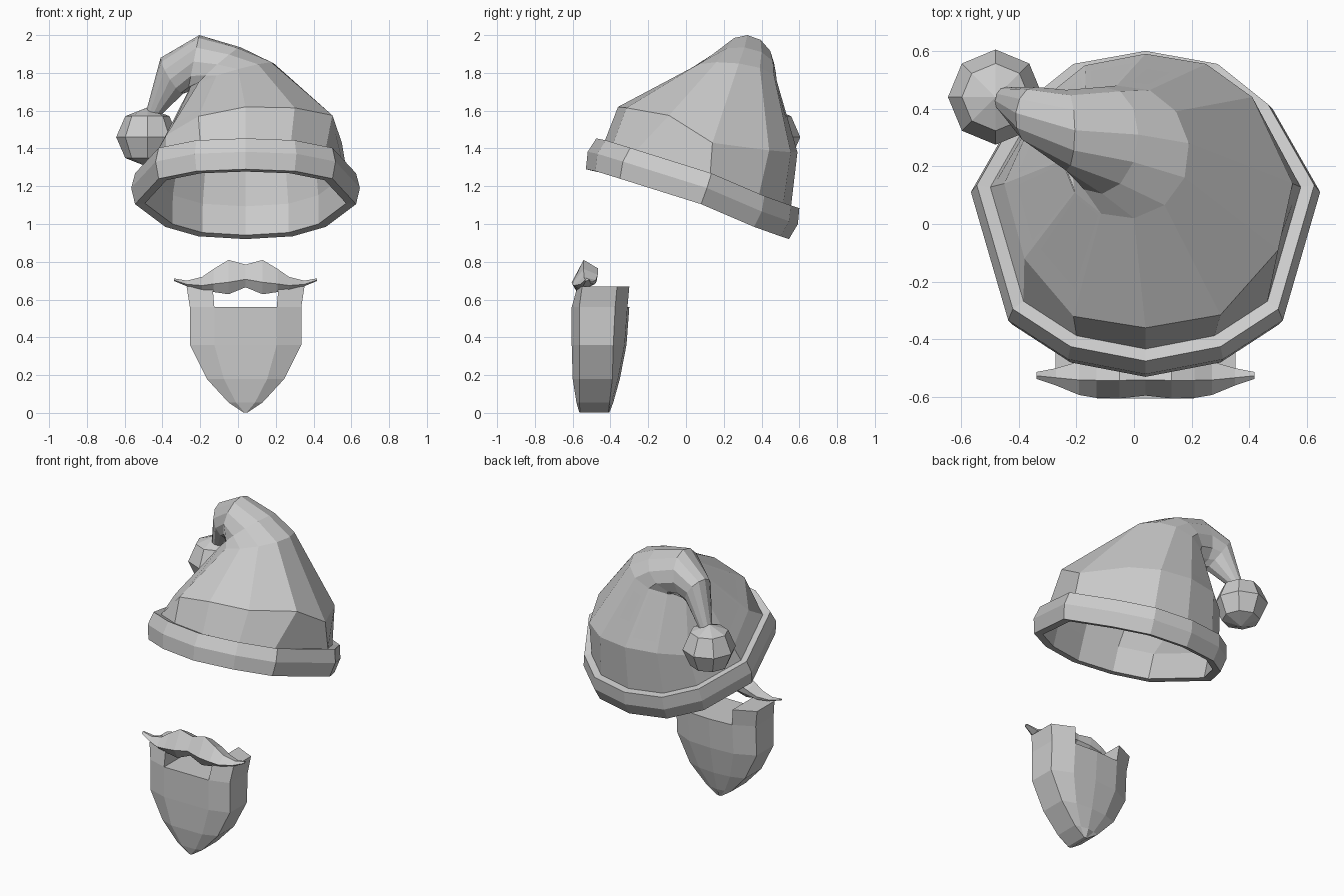
import bpy
from math import cos, sin, pi
from mathutils import Vector

cube = bpy.data.objects.get("Cube")
if cube:
    bpy.data.objects.remove(cube, do_unlink=True)

AXIS = 0.04  # the hat and beard share this x position

grey = bpy.data.materials.new("light_grey")
grey.use_nodes = True
grey.diffuse_color = (0.6, 0.6, 0.6, 1)
grey.node_tree.nodes["Principled BSDF"].inputs["Base Color"].default_value = (0.6, 0.6, 0.6, 1)


def loft(name, rings, start_cap=False, end_cap=False, flip=False):
    """Skin a list of equal-length rings with flat quads."""
    n = len(rings[0])
    verts = [p for ring in rings for p in ring]
    faces = []
    for i in range(len(rings) - 1):
        for j in range(n):
            k = (j + 1) % n
            faces.append((i * n + j, i * n + k, (i + 1) * n + k, (i + 1) * n + j))
    if start_cap:
        faces.append(tuple(reversed(range(n))))
    if end_cap:
        faces.append(tuple(range(len(verts) - n, len(verts))))
    if flip:
        faces = [f[::-1] for f in faces]
    mesh = bpy.data.meshes.new(name)
    mesh.from_pydata(verts, [], faces)
    mesh.materials.append(grey)
    obj = bpy.data.objects.new(name, mesh)
    bpy.context.collection.objects.link(obj)
    return obj


def full_ring(half, other=None):
    """Join a front-to-back half outline with its mirror, or with another half."""
    right = [Vector((AXIS + x, y, z)) for x, y, z in half]
    left = [Vector((AXIS - x, y, z)) for x, y, z in (other or half[1:-1])[::-1]]
    return right + left


def shrink(ring, s):
    c = sum(ring, Vector()) / len(ring)
    return [c + (p - c) * s for p in ring]


# Hat brim: one tilted outline, scaled and lifted along the tilt
rim = full_ring([(0, -.53, 1.29), (.26, -.48, 1.28), (.46, -.35, 1.24), (.585, .08, 1.105),
                 (.425, .36, .985), (.25, .50, .935), (0, .545, .92)])
tilt = Vector((0, .32, .95))


def brim_ring(scale, lift):
    c = Vector((AXIS, .02, 1.1))
    return [c + (p - c) * scale + tilt * lift for p in rim]


inner_rim = brim_ring(.91, .005)
cone_base = brim_ring(.92, .165)
loft("hat_brim", [inner_rim, brim_ring(1, 0), brim_ring(1.035, .09),
                  brim_ring(1, .172), cone_base])

# Hat cone: shoulder sagging on the tail side, then ellipses bending into the tail
shoulder = full_ring(
    [(0, -.36, 1.62), (.26, -.315, 1.615), (.46, -.09, 1.575), (.51, .14, 1.43),
     (.37, .44, 1.39), (.21, .555, 1.38), (0, .59, 1.38)],
    [(.25, -.32, 1.57), (.42, -.12, 1.47), (.49, .14, 1.34), (.36, .43, 1.36), (.21, .55, 1.38)])


def ellipse(centre, front, side):
    c, a, b = Vector(centre), Vector(front), Vector(side)
    return [c + a * cos(i * pi / 6) + b * sin(i * pi / 6) for i in range(12)]


neck = ellipse((-.03, .25, 1.79), (.03, -.23, .03), (.22, .03, .06))
tail = [
    ellipse((-.11, .29, 1.825), (0, -.185, .02), (.125, .02, .11)),
    ellipse((-.235, .325, 1.85), (0, -.14, .01), (.03, 0, .15)),
    ellipse((-.35, .375, 1.785), (-.01, -.10, -.02), (-.06, .01, .095)),
    ellipse((-.445, .43, 1.59), (0, -.045, 0), (-.04, 0, .01)),
]
loft("hat_cone", [cone_base, shoulder, neck] + tail, end_cap=True)
loft("hat_lining", [inner_rim] + [shrink(r, .985) for r in (cone_base, shoulder, neck)],
     end_cap=True, flip=True)

# Pompom at the end of the tail
bpy.ops.mesh.primitive_uv_sphere_add(segments=8, ring_count=4, radius=.165,
                                     location=(-.48, .44, 1.46))
pompom = bpy.context.object
pompom.name = "pompom"
pompom.scale.z = .95
pompom.data.materials.append(grey)
for poly in pompom.data.polygons:
    poly.use_smooth = False

# Beard: rows of height, half width, front, front edge, back edge, back
rows = [
    (.003, .012, -.565, -.56, -.41, -.405),
    (.055, .09, -.58, -.565, -.405, -.385),
    (.18, .205, -.6, -.565, -.39, -.35),
    (.36, .295, -.605, -.565, -.385, -.315),
    (.56, .295, -.605, -.565, -.375, -.30),
    (.668, .312, -.575, -.55, -.365, -.29),
]
INNER = .56  # share of the width where the mouth notch begins


def beard_half(row):
    z, w, front, edge_front, edge_back, back = row
    return [(0, front, z), (w * INNER, front, z), (w, edge_front, z),
            (w, edge_back, z), (w * INNER, back - .01, z), (0, back, z)]


loft("beard", [full_ring(beard_half(r)) for r in rows[:-1]], True, True)

# Sideburns either side of the mouth notch
for side, name in ((1, "left_sideburn"), (-1, "right_sideburn")):
    rings = [[Vector((AXIS + side * x, y, z)) for x, y, z in beard_half(r)[1:5]]
             for r in rows[-2:]]
    loft(name, rings, end_cap=True, flip=side < 0)

# Moustache: sections of half x, middle y, half depth, bottom, top
sections = [
    (0, -.535, .06, .665, .785),
    (.09, -.535, .07, .628, .81),
    (.17, -.535, .068, .64, .762),
    (.23, -.535, .058, .65, .72),
    (.31, -.53, .03, .67, .70),
    (.378, -.525, .012, .698, .712),
]


def moustache_ring(side, section):
    x, y, d, low, high = section
    x = AXIS + side * x
    h = high - low
    return [(x, y - d * .5, low), (x, y + d * .9, low + h * .45), (x, y + d, low + h * .75),
            (x, y - d * .1, high), (x, y - d, low + h * .35)]


rings = [moustache_ring(-1, s) for s in sections[:0:-1]]
rings += [moustache_ring(1, s) for s in sections]
loft("moustache", rings, True, True)
